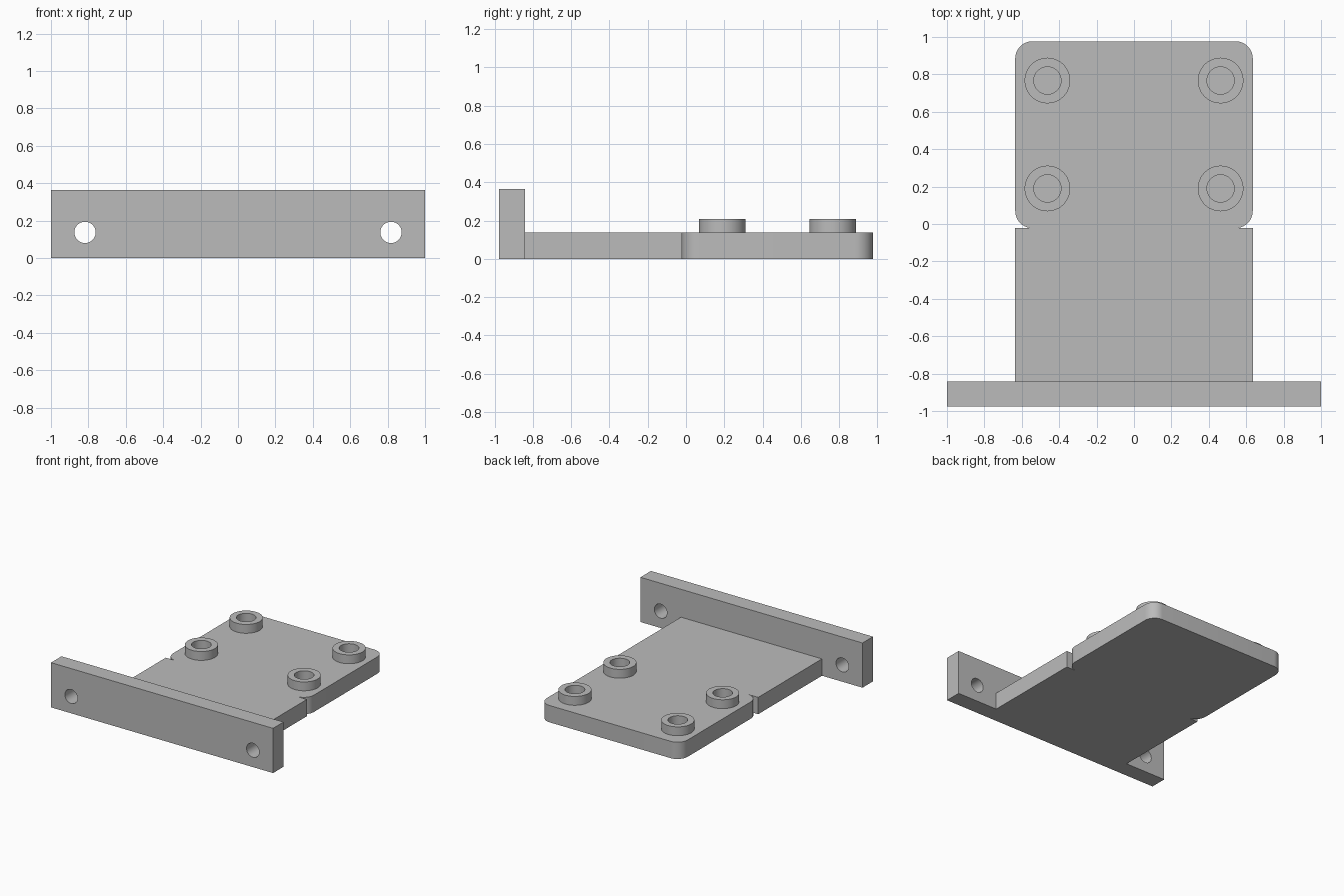
import bpy, bmesh
from math import pi, sin, cos, radians
from mathutils import Matrix

cube = bpy.data.objects.get("Cube")
if cube:
    bpy.data.objects.remove(cube, do_unlink=True)

HALF_X, HALF_Y = 0.635, 0.977      # tray half width, overall half depth
THICK, BAR_H = 0.137, 0.364        # tray thickness, end bar height
BAR_BACK = -0.842                  # rear face of the end bar
NOTCH_Y, CORNER = -0.022, 0.092    # where neck meets plate, corner radius

grey = bpy.data.materials.new("plain grey")
grey.use_nodes = True
grey.diffuse_color = (0.5, 0.5, 0.5, 1)
grey.node_tree.nodes["Principled BSDF"].inputs["Base Color"].default_value = (0.5, 0.5, 0.5, 1)


def finish(bm, name):
    bmesh.ops.recalc_face_normals(bm, faces=bm.faces)
    mesh = bpy.data.meshes.new(name)
    bm.to_mesh(mesh)
    bm.free()
    mesh.materials.append(grey)
    obj = bpy.data.objects.new(name, mesh)
    bpy.context.collection.objects.link(obj)
    return obj


def smooth(obj):
    bpy.ops.object.select_all(action='DESELECT')
    obj.select_set(True)
    bpy.context.view_layer.objects.active = obj
    bpy.ops.object.shade_smooth_by_angle(angle=radians(30))


def extrude_outline(points, height, name):
    bm = bmesh.new()
    face = bm.faces.new([bm.verts.new((x, y, 0)) for x, y in points])
    top = bmesh.ops.extrude_face_region(bm, geom=[face])["geom"]
    verts = [v for v in top if isinstance(v, bmesh.types.BMVert)]
    bmesh.ops.translate(bm, verts=verts, vec=(0, 0, height))
    return finish(bm, name)


def arc(cx, cy, r, start, end, steps=10):
    return [(cx + r * cos(start + (end - start) * i / steps),
             cy + r * sin(start + (end - start) * i / steps)) for i in range(steps + 1)]


# Tray: straight neck running into a rounded plate, with a cusp notch per side
inner = HALF_X - CORNER
right = [(HALF_X, BAR_BACK), (HALF_X, NOTCH_Y)]
right += arc(inner, NOTCH_Y + CORNER, CORNER, -pi / 2, 0)
right += arc(inner, HALF_Y - CORNER, CORNER, 0, pi / 2)
left = [(-x, y) for x, y in reversed(right)]
smooth(extrude_outline(right + left, THICK, "tray"))

# End bar with two bolt holes
bm = bmesh.new()
depth = BAR_BACK + HALF_Y
bmesh.ops.create_cube(bm, size=1, matrix=Matrix.Translation((0, BAR_BACK - depth / 2, BAR_H / 2))
                      @ Matrix.Diagonal((2, depth, BAR_H, 1)))
bar = finish(bm, "end_bar")

bm = bmesh.new()
for side in (-1, 1):
    bmesh.ops.create_cone(bm, cap_ends=True, segments=40, radius1=0.057, radius2=0.057, depth=0.4,
                          matrix=Matrix.Translation((side * 0.818, BAR_BACK - depth / 2, 0.137))
                          @ Matrix.Rotation(pi / 2, 4, 'X'))
cutter = finish(bm, "bolt_hole_cutter")
cutter.hide_render = True

bpy.context.view_layer.objects.active = bar
mod = bar.modifiers.new("bolt_holes", 'BOOLEAN')
mod.operation, mod.solver, mod.object = 'DIFFERENCE', 'EXACT', cutter
bpy.ops.object.modifier_apply(modifier=mod.name)
bpy.data.objects.remove(cutter, do_unlink=True)
smooth(bar)


# Standoff rings on the plate
def ring(name, x, y, outer, bore, z0, z1, segments=48):
    bm = bmesh.new()
    profile = [(bore, z0), (outer, z0), (outer, z1), (bore, z1)]
    loops = [[bm.verts.new((x + r * cos(2 * pi * i / segments),
                            y + r * sin(2 * pi * i / segments), z))
              for r, z in profile] for i in range(segments)]
    for i in range(segments):
        a, b = loops[i], loops[(i + 1) % segments]
        for j in range(4):
            k = (j + 1) % 4
            bm.faces.new((a[j], b[j], b[k], a[k]))
    smooth(finish(bm, name))


for side, x in (("right", -0.463), ("left", 0.463)):
    for row, y in (("front", 0.19), ("back", 0.767)):
        ring(f"standoff_{row}_{side}", x, y, 0.122, 0.073, THICK, 0.209)
